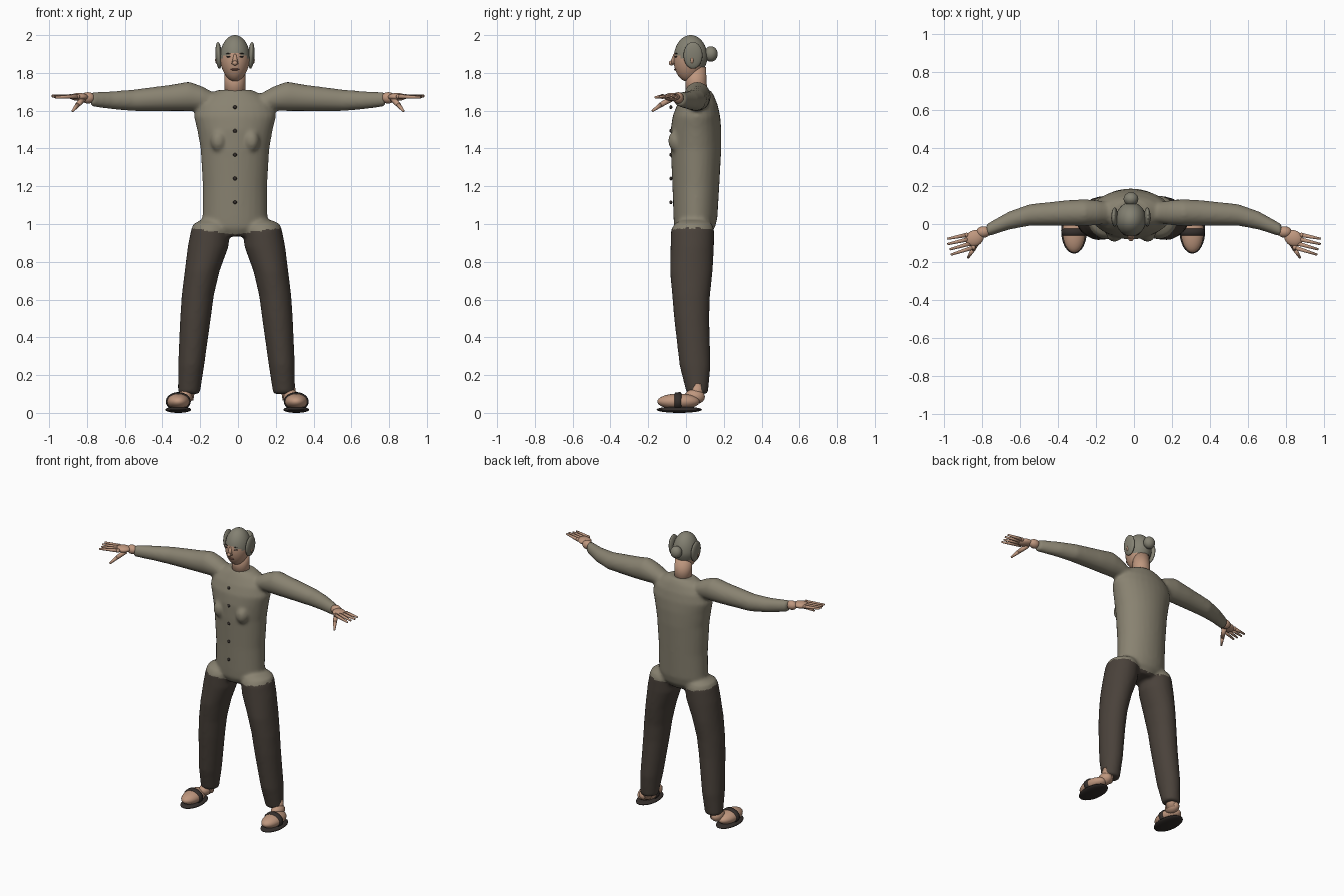
import bpy, bmesh, math
from mathutils import Vector, Matrix

cube = bpy.data.objects.get("Cube")
if cube:
    bpy.data.objects.remove(cube, do_unlink=True)


def material(name, r, g, b):
    m = bpy.data.materials.new(name)
    m.use_nodes = True
    m.diffuse_color = (r, g, b, 1)
    bsdf = m.node_tree.nodes["Principled BSDF"]
    bsdf.inputs["Base Color"].default_value = (r, g, b, 1)
    bsdf.inputs["Roughness"].default_value = 0.8
    return m


SHIRT = material("olive grey cloth", .25, .225, .165)
TROUSERS = material("dark brown cloth", .068, .054, .043)
SKIN = material("skin", .52, .31, .21)
HAIR = material("grey hair", .23, .22, .17)
DARK = material("dark leather", .035, .028, .025)
LIPS = material("lips", .25, .11, .08)

MID = -.016  # centre line of head and torso


def finish(name, bm, *mats):
    bmesh.ops.recalc_face_normals(bm, faces=bm.faces)
    for f in bm.faces:
        f.smooth = True
    mesh = bpy.data.meshes.new(name)
    bm.to_mesh(mesh)
    bm.free()
    for m in mats:
        mesh.materials.append(m)
    ob = bpy.data.objects.new(name, mesh)
    bpy.context.collection.objects.link(ob)
    return ob


def ball(bm, loc, size, rot=(0, 0, 0), seg=20):
    turn = Matrix.Identity(4)
    for angle, axis in zip(rot, "XYZ"):
        turn = Matrix.Rotation(angle, 4, axis) @ turn
    mat = Matrix.Translation(loc) @ turn @ Matrix.Diagonal((*size, 1))
    bmesh.ops.create_uvsphere(bm, u_segments=seg, v_segments=seg // 2 + 2, radius=1, matrix=mat)


def blob(name, mat, loc, size, rot=(0, 0, 0), seg=20):
    bm = bmesh.new()
    ball(bm, loc, size, rot, seg)
    return finish(name, bm, mat)


def rod(bm, p, q, r1, r2, seg=10):
    p, q = Vector(p), Vector(q)
    turn = (q - p).to_track_quat('Z', 'Y').to_matrix().to_4x4()
    bmesh.ops.create_cone(bm, cap_ends=True, segments=seg, radius1=r1, radius2=r2,
                          depth=(q - p).length, matrix=Matrix.Translation((p + q) / 2) @ turn)


def loft(bm, axis, sections, n=28):
    """Elliptical rings: position on axis, then two centres and two radii."""
    rings = []
    for pos, c1, c2, r1, r2 in sections:
        ring = []
        for i in range(n):
            a = 2 * math.pi * i / n
            co = [c1 + r1 * math.cos(a), c2 + r2 * math.sin(a)]
            co.insert(axis, pos)
            ring.append(bm.verts.new(co))
        rings.append(ring)
    for lo, hi in zip(rings, rings[1:]):
        for i in range(n):
            j = (i + 1) % n
            bm.faces.new((lo[i], lo[j], hi[j], hi[i]))
    bm.faces.new(rings[0])
    bm.faces.new(rings[-1])


# Clothed body: torso, arms and legs fused into one smooth skin
bm = bmesh.new()
loft(bm, 2, [(z, MID, y, rx, ry) for z, y, rx, ry in [
    (.935, .04, .09, .08), (.98, .045, .165, .108), (1.03, .05, .172, .116),
    (1.2, .052, .17, .124), (1.4, .053, .182, .134), (1.5, .053, .2, .134),
    (1.57, .055, .218, .126), (1.63, .06, .2, .108), (1.68, .064, .15, .084),
    (1.71, .064, .09, .065)]])
for s in (-1, 1):
    loft(bm, 0, [(s * x, y, z, ry, rz) for x, y, z, ry, rz in [
        (.1, .06, 1.635, .05, .045), (.19, .06, 1.665, .065, .064), (.26, .06, 1.676, .071, .078),
        (.35, .058, 1.668, .068, .07), (.55, .048, 1.655, .057, .057), (.66, .018, 1.655, .048, .048),
        (.78, -.035, 1.66, .034, .038)]])
    loft(bm, 2, [(z, s * x - .008, y, rx, ry) for z, x, y, rx, ry in [
        (.1, .252, .06, .058, .056), (.25, .24, .048, .069, .082), (.5, .217, .03, .081, .093),
        (.62, .205, .027, .085, .1), (.75, .182, .028, .092, .113), (.88, .15, .033, .108, .115),
        (.97, .137, .035, .103, .114), (1.0, .135, .038, .094, .1), (1.02, .13, .04, .06, .07)]])
    ball(bm, (MID + s * .088, -.05, 1.44), (.042, .045, .058))
body_cage = finish("body_cage", bm)
remesh = body_cage.modifiers.new("fuse", 'REMESH')
remesh.mode = 'VOXEL'
remesh.voxel_size = .011
soften = body_cage.modifiers.new("soften", 'SMOOTH')
soften.iterations = 6
graph = bpy.context.evaluated_depsgraph_get()
body_mesh = bpy.data.meshes.new_from_object(body_cage.evaluated_get(graph))
bpy.data.objects.remove(body_cage, do_unlink=True)
body_mesh.materials.clear()
body_mesh.materials.append(SHIRT)
body_mesh.materials.append(TROUSERS)
for p in body_mesh.polygons:
    p.use_smooth = True
    p.material_index = int(p.center.z < .945 + .14 * abs(p.center.x - MID))
bpy.context.collection.objects.link(bpy.data.objects.new("shirt_and_trousers", body_mesh))

# Buttons
for i in range(5):
    blob(f"button_{i + 1}", DARK, (MID, -.08, 1.115 + i * .126), (.01, .008, .01), seg=12)

# Neck
bm = bmesh.new()
rod(bm, (MID, .057, 1.66), (MID, .05, 1.83), .057, .055, 28)
neck = finish("neck", bm, SKIN)

# Head: tapered egg, hair above a line sloping down to the nape
bm = bmesh.new()
ball(bm, (0, 0, 0), (1, 1, 1), seg=48)
for v in bm.verts:
    low = max(0, -v.co.z)
    x, y, z = v.co
    v.co = (MID + x * .08 * (1 - .12 * low), .025 + y * .09 * (1 - .1 * low) - .015 * low, 1.877 + z * .123)
for f in bm.faces:
    c = f.calc_center_median()
    f.material_index = int(c.z > 1.868 - .55 * c.y)
finish("head", bm, SKIN, HAIR)
blob("hair_bun", HAIR, (MID, .132, 1.9), (.039, .036, .041))

# Face
bm = bmesh.new()
rod(bm, (MID, -.068, 1.848), (MID, -.06, 1.9), .018, .006, 12)
ball(bm, (MID, -.077, 1.852), (.014, .014, .013))
finish("nose", bm, SKIN)
blob("mouth", LIPS, (MID, -.058, 1.818), (.026, .007, .005), seg=12)
for s, side in ((-1, "right"), (1, "left")):
    blob(f"{side}_eye", DARK, (MID + s * .034, -.053, 1.886), (.013, .006, .005), (0, 0, s * .4), 12)
    blob(f"{side}_eyebrow", DARK, (MID + s * .034, -.051, 1.902), (.017, .006, .0025), (0, 0, s * .4), 12)
    # Side hair rolls with the ear showing through
    blob(f"{side}_hair_roll", HAIR, (MID + s * .086, .037, 1.893), (.017, .05, .071), (0, s * .06, 0), 28)
    blob(f"{side}_ear", SKIN, (MID + s * .096, .032, 1.868), (.009, .008, .02), seg=12)

# Hands and feet
for s, side in ((-1, "right"), (1, "left")):
    bm = bmesh.new()
    ball(bm, (s * .795, -.042, 1.668), (.038, .03, .03))
    ball(bm, (s * .842, -.075, 1.673), (.05, .042, .021), (0, 0, -s * .45))
    for i in range(4):
        knuckle = (s * (.885 - .012 * i), -.058 - .022 * i, 1.675)
        tip = (s * (.985 - .006 * i * (i > 1)), -.078 - .028 * i, 1.68 - .003 * i)
        rod(bm, knuckle, tip, .012, .006)
        ball(bm, knuckle, (.013,) * 3, seg=10)
    rod(bm, (s * .82, -.08, 1.662), (s * .85, -.135, 1.63), .016, .013)
    rod(bm, (s * .85, -.135, 1.63), (s * .876, -.178, 1.598), .013, .006)
    finish(f"{side}_hand", bm, SKIN)

    fx = s * .312 - .004
    bm = bmesh.new()
    ball(bm, (fx, -.04, .06), (.06, .112, .042), seg=28)
    ball(bm, (s * .28, .045, .085), (.04, .055, .04))
    rod(bm, (s * .272, .055, .07), (s * .262, .06, .15), .036, .04, 20)
    finish(f"{side}_foot", bm, SKIN)
    blob(f"{side}_sole", DARK, (fx, -.036, .017), (.068, .12, .017), seg=32)
    bm = bmesh.new()
    loft(bm, 1, [(-.062, fx, .06, .057, .041), (-.056, fx, .06, .065, .048),
                 (-.03, fx, .06, .066, .05), (-.024, fx, .06, .057, .042)])
    finish(f"{side}_strap", bm, DARK)
